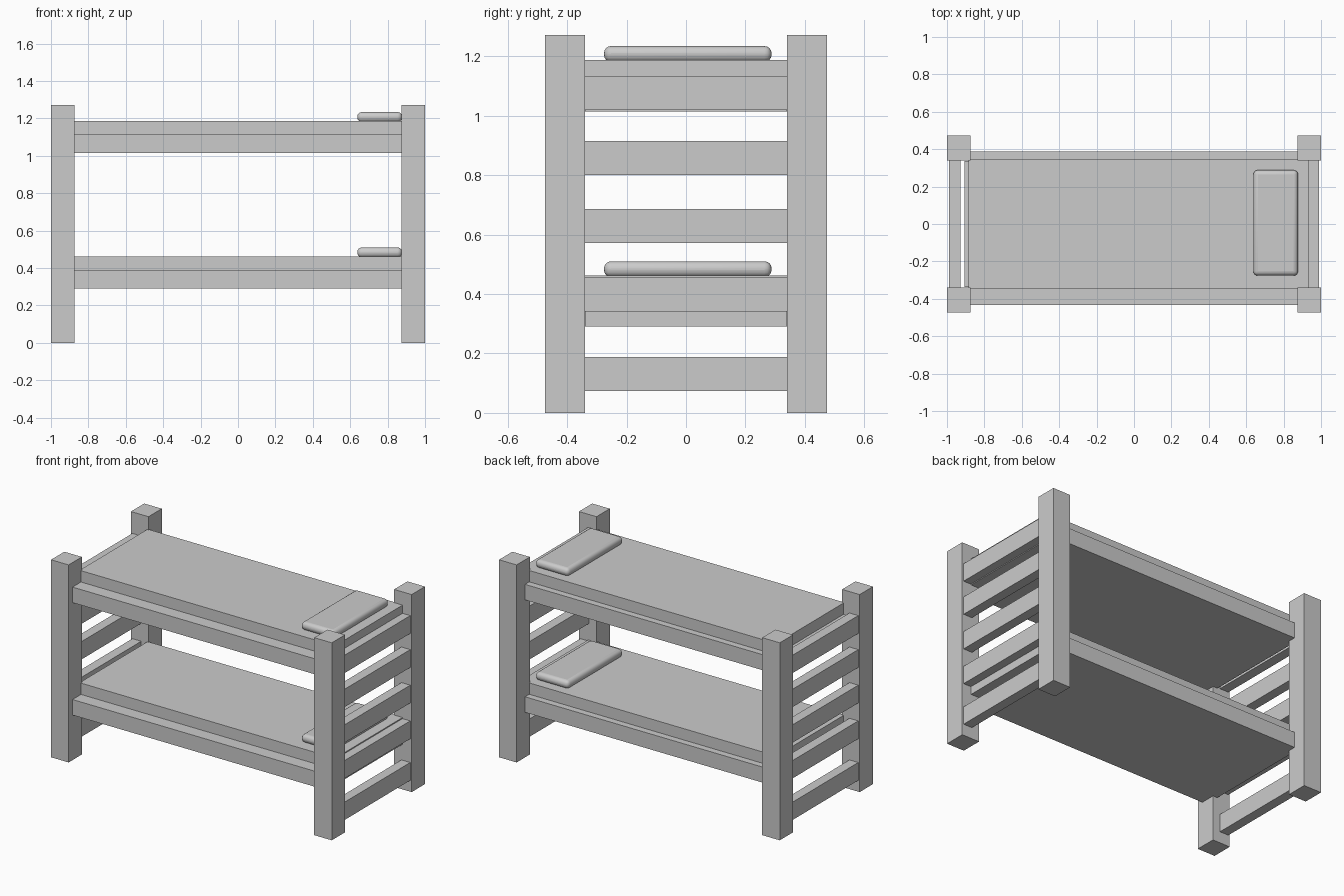
import bpy

if "Cube" in bpy.data.objects:
    bpy.data.objects.remove(bpy.data.objects["Cube"])


def box(name, x, y, z, bevel=0.0):
    """Box from (min, max) ranges, optionally rounded."""
    bpy.ops.mesh.primitive_cube_add(
        size=1, location=[(a + b) / 2 for a, b in (x, y, z)])
    ob = bpy.context.object
    ob.name = name
    ob.scale = [b - a for a, b in (x, y, z)]
    bpy.ops.object.transform_apply(location=False, rotation=False, scale=True)
    if bevel:
        m = ob.modifiers.new("round", 'BEVEL')
        m.width = bevel
        m.segments = 4
        bpy.ops.object.shade_smooth_by_angle()
    return ob


def span(sign, a, b):
    return tuple(sorted((sign * a, sign * b)))


# Corner posts
for sx in (-1, 1):
    for sy in (-1, 1):
        box("post", span(sx, 0.875, 1.0), span(sy, 0.339, 0.474), (0, 1.272))

# End rungs between the posts
for sx in (-1, 1):
    for z in (0.073, 0.341, 0.571, 0.80, 1.019):
        box("rung", span(sx, 0.927, 0.99), (-0.339, 0.339), (z, z + 0.115))

# Two bunks: frame, mattress and pillow
for level, z in (("lower", 0.29), ("upper", 1.014)):
    box(level + "_side_frame", (-0.875, 0.875), (-0.434, 0.388), (z, z + 0.1))
    box(level + "_base", (-0.907, 0.935), (-0.338, 0.338), (z, z + 0.1))
    box(level + "_mattress", (-0.885, 0.935), (-0.348, 0.345), (z + 0.1, z + 0.173))
    box(level + "_pillow", (0.638, 0.877), (-0.276, 0.288), (z + 0.167, z + 0.22), 0.024)
